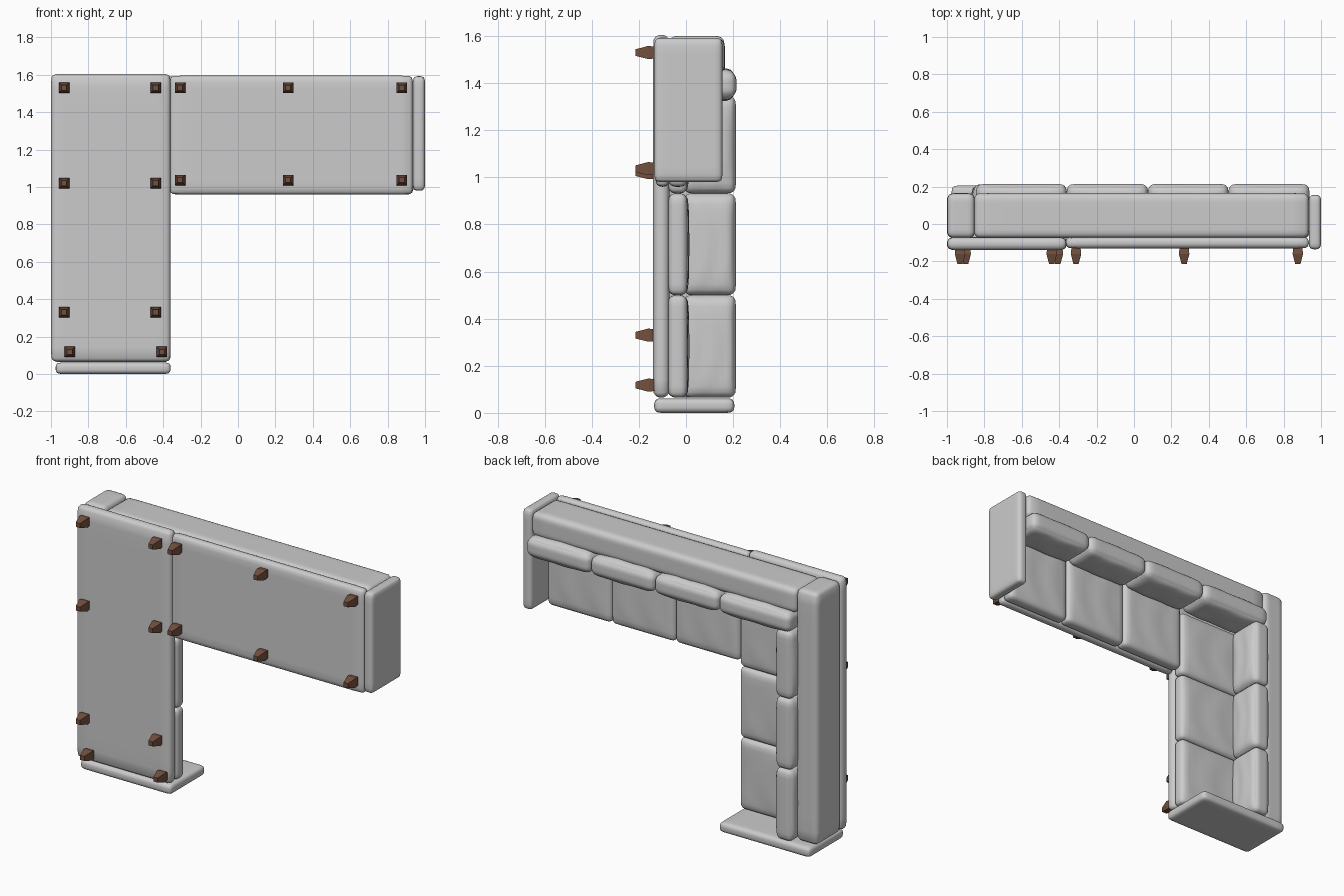
import bpy, bmesh, math
from mathutils import Vector

if "Cube" in bpy.data.objects:
    bpy.data.objects.remove(bpy.data.objects["Cube"])


def material(name, col):
    m = bpy.data.materials.new(name)
    m.diffuse_color = (*col, 1)
    m.use_nodes = True
    m.node_tree.nodes["Principled BSDF"].inputs["Base Color"].default_value = m.diffuse_color
    return m


FABRIC = material("light grey fabric", (0.6, 0.6, 0.6))
WOOD = material("brown wood", (0.17, 0.08, 0.05))


def finish(bm, name, mat, smooth):
    bmesh.ops.recalc_face_normals(bm, faces=bm.faces)
    for f in bm.faces:
        f.smooth = smooth
    me = bpy.data.meshes.new(name)
    bm.to_mesh(me)
    bm.free()
    me.materials.append(mat)
    ob = bpy.data.objects.new(name, me)
    bpy.context.collection.objects.link(ob)
    return ob


def soft_box(name, x, y, z, r, puff_axis=None, puff=0.0, seed=0, cuts=13):
    """Rounded box between the given ranges; optional pillow bulge and creases along one axis."""
    lo, hi = Vector((x[0], y[0], z[0])), Vector((x[1], y[1], z[1]))
    c, h = (lo + hi) / 2, (hi - lo) / 2
    r = min(r, min(h) * 0.98)
    bm = bmesh.new()
    bmesh.ops.create_cube(bm, size=2)
    bmesh.ops.subdivide_edges(bm, edges=bm.edges[:], cuts=cuts, use_grid_fill=True)
    for v in bm.verts:
        # crowd the grid towards the edges, then round them off
        u = Vector([math.sin(max(-1, min(1, t)) * math.pi / 2) for t in v.co])
        p = Vector([u[i] * h[i] for i in range(3)])
        q = Vector([max(-(h[i] - r), min(h[i] - r, p[i])) for i in range(3)])
        d = p - q
        if d.length > 1e-6:
            p = q + d.normalized() * r
        if puff_axis is not None:
            a, b = [i for i in range(3) if i != puff_axis]
            dome = (1 - u[a] ** 4) * (1 - u[b] ** 4)
            crease = 0.003 * math.sin(7 * u[a] + 4 * u[b] * u[b] + seed * 1.7)
            p[puff_axis] += u[puff_axis] * dome * (puff + crease)
        v.co = c + p
    return finish(bm, name, FABRIC, True)


# upholstered bases
soft_box("long_base", (-1.0, -0.36), (-0.14, -0.07), (0.065, 1.605), 0.033)
soft_box("short_base", (-0.365, 0.935), (-0.13, -0.07), (0.96, 1.595), 0.028)

# arm panels at both ends
soft_box("right_arm", (0.935, 1.0), (-0.135, 0.155), (0.98, 1.592), 0.025)
soft_box("lower_arm", (-0.975, -0.36), (-0.135, 0.205), (0.0, 0.062), 0.025)

# backrests
soft_box("long_backrest", (-1.0, -0.85), (-0.075, 0.165), (0.065, 1.6), 0.035)
soft_box("short_backrest", (-0.855, 0.935), (-0.075, 0.165), (1.44, 1.59), 0.035)

# cushions of the long wing: seats and loose back cushions
for i, (z0, z1) in enumerate([(0.065, 0.5), (0.5, 0.932), (0.932, 1.345)]):
    soft_box(f"long_seat_cushion_{i+1}", (-0.85, -0.36), (-0.075, 0.005), (z0, z1),
             0.03, 1, 0.006, i)
    soft_box(f"long_back_cushion_{i+1}", (-0.855, -0.745), (-0.01, 0.212), (z0, z1),
             0.033, 0, 0.012, i + 4)

# cushions of the short wing
xs = [-0.36, 0.075, 0.505, 0.938]
for i in range(3):
    soft_box(f"short_seat_cushion_{i+1}", (xs[i], xs[i + 1]), (-0.075, 0.005), (0.96, 1.45),
             0.03, 1, 0.006, i + 8)
xs = [-0.845] + xs
for i in range(4):
    soft_box(f"short_back_cushion_{i+1}", (xs[i], xs[i + 1]), (-0.01, 0.214), (1.338, 1.45),
             0.038, 2, 0.012, i + 12)


# tapered square legs pointing to -y
def leg(name, x, z):
    bm = bmesh.new()
    rings = []
    for y, w in [(-0.115, 0.023), (-0.16, 0.028), (-0.214, 0.014)]:
        rings.append([bm.verts.new((x + sx * w, y, z + sz * w))
                      for sx, sz in ((-1, -1), (1, -1), (1, 1), (-1, 1))])
    for a, b in zip(rings, rings[1:]):
        for k in range(4):
            bm.faces.new((a[k], a[(k + 1) % 4], b[(k + 1) % 4], b[k]))
    bm.faces.new(rings[0])
    bm.faces.new(rings[-1])
    finish(bm, name, WOOD, False)


spots = [(x, z) for z in (1.53, 1.02, 0.33) for x in (-0.93, -0.44)]
spots += [(-0.9, 0.118), (-0.407, 0.118)]
spots += [(x, z) for z in (1.53, 1.037) for x in (-0.31, 0.268, 0.876)]
for n, (x, z) in enumerate(spots):
    leg(f"leg_{n+1}", x, z)
